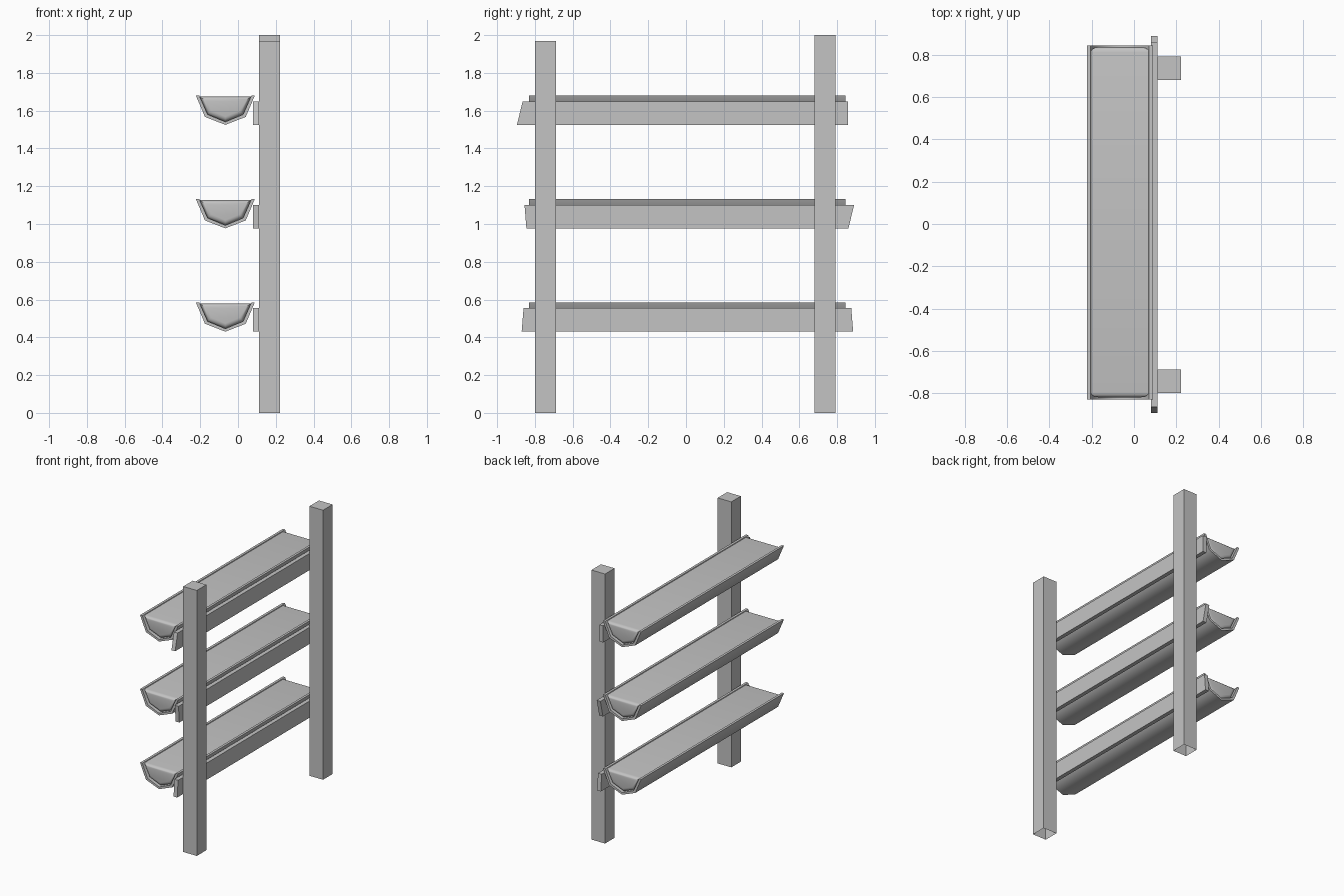
import bpy, bmesh, math

cube = bpy.data.objects.get("Cube")
if cube:
    bpy.data.objects.remove(cube)


def material(name, rgb):
    m = bpy.data.materials.new(name)
    m.use_nodes = True
    color = (*rgb, 1)
    m.diffuse_color = color
    m.node_tree.nodes["Principled BSDF"].inputs["Base Color"].default_value = color
    return m


GREY = material("plain grey", (0.55, 0.55, 0.55))


def finish(name, bm, smooth_angle=None):
    bmesh.ops.recalc_face_normals(bm, faces=bm.faces)
    mesh = bpy.data.meshes.new(name)
    bm.to_mesh(mesh)
    bm.free()
    mesh.materials.append(GREY)
    ob = bpy.data.objects.new(name, mesh)
    bpy.context.collection.objects.link(ob)
    if smooth_angle:
        bpy.ops.object.select_all(action='DESELECT')
        ob.select_set(True)
        bpy.context.view_layer.objects.active = ob
        bpy.ops.object.shade_smooth_by_angle(angle=math.radians(smooth_angle))
    return ob


def prism(points, direction):
    """Extrude a closed outline along a direction."""
    bm = bmesh.new()
    face = bm.faces.new([bm.verts.new(p) for p in points])
    ext = bmesh.ops.extrude_face_region(bm, geom=[face], use_keep_orig=True)
    moved = [g for g in ext["geom"] if isinstance(g, bmesh.types.BMVert)]
    bmesh.ops.translate(bm, verts=moved, vec=direction)
    return bm


# Square posts, open underneath
def post(name, y, height):
    x0, x1, w = 0.11, 0.222, 0.112
    bm = prism([(x0, y, 0), (x1, y, 0), (x1, y + w, 0), (x0, y + w, 0)], (0, 0, height))
    bm.normal_update()
    under = [f for f in bm.faces if f.calc_center_median().z < 0.001]
    bmesh.ops.recalc_face_normals(bm, faces=bm.faces)
    bmesh.ops.delete(bm, geom=under, context='FACES_ONLY')
    finish(name, bm)


post("front_post", -0.80, 1.97)
post("back_post", 0.68, 2.0)

# Half profiles of the gutter, from rim to keel (offset from centre, height)
OUTER = [(0.156, 0.155), (0.108, 0.042), (0, 0)]
INNER = [(0.138, 0.155), (0.094, 0.055), (0, 0.016)]
CENTRE, Y0, Y1 = -0.067, -0.83, 0.845


def mirrored(half):
    return [(-x, z) for x, z in half] + [(x, z) for x, z in reversed(half[:-1])]


def gutter(name, z0):
    outline = mirrored(OUTER) + mirrored(INNER)[::-1]
    bm = prism([(CENTRE + x, Y0, z0 + z) for x, z in outline], (0, Y1 - Y0, 0))
    finish(name, bm, 48)


# Filling with softly rounded ends
def filling(name, z0):
    outline = [(x, min(z, 0.150)) for x, z in mirrored(INNER)]
    start, end = Y0 + 0.01, Y1 - 0.008
    bm = prism([(CENTRE + x, start, z0 + z) for x, z in outline], (0, end - start, 0))
    rim = [e for e in bm.edges if abs(e.verts[0].co.y - e.verts[1].co.y) < 0.001]
    bmesh.ops.bevel(bm, geom=rim, offset=0.025, segments=4, profile=0.5, affect='EDGES')
    finish(name, bm, 50)


# Backing boards with roughly sawn ends: bottom and top y at each end
def board(name, z0, front, back):
    x0, x1, h = 0.08, 0.11, 0.124
    side = [(x0, front[0], z0), (x0, back[0], z0),
            (x0, back[1], z0 + h), (x0, front[1], z0 + h)]
    finish(name, prism(side, (x1 - x0, 0, 0)))


TIERS = [
    ("lower", 0.43, (-0.87, -0.86), (0.885, 0.875)),
    ("middle", 0.977, (-0.845, -0.855), (0.86, 0.89)),
    ("upper", 1.525, (-0.895, -0.865), (0.858, 0.858)),
]
for tier, z, front, back in TIERS:
    gutter(tier + "_gutter", z)
    filling(tier + "_filling", z)
    board(tier + "_board", z, front, back)
